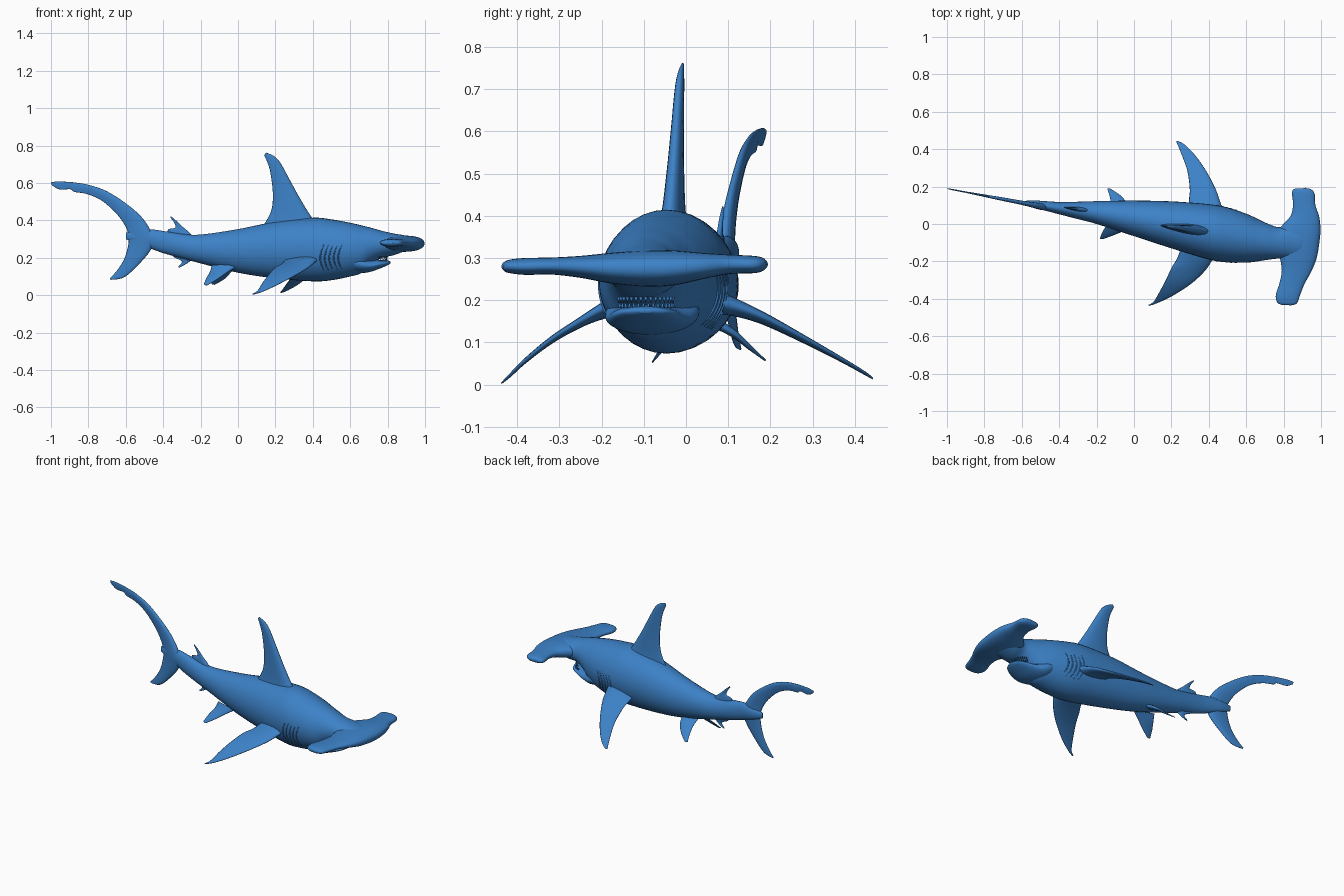
import bpy, bmesh, math
from mathutils import Vector

skin = bpy.data.materials.new("blue_skin")
skin.diffuse_color = (0.045, 0.22, 0.57, 1)


def smooth(rows, n=6):
    """Catmull-Rom interpolation through rows of numbers."""
    out = []
    for i in range(len(rows) - 1):
        a, b, c, d = (rows[max(0, min(len(rows) - 1, i + k))] for k in (-1, 0, 1, 2))
        for s in range(n):
            t = s / n
            out.append([q + 0.5 * t * (r - p + t * (2 * p - 5 * q + 4 * r - s4 + t * (3 * (q - r) + s4 - p)))
                        for p, q, r, s4 in zip(a, b, c, d)])
    return out + [list(rows[-1])]


def finish(name, bm):
    bmesh.ops.recalc_face_normals(bm, faces=bm.faces)
    me = bpy.data.meshes.new(name)
    bm.to_mesh(me)
    bm.free()
    me.materials.append(skin)
    ob = bpy.data.objects.new(name, me)
    bpy.context.collection.objects.link(ob)
    for p in me.polygons:
        p.use_smooth = True
    return ob


def loft(name, rings):
    bm = bmesh.new()
    loops = [[bm.verts.new(p) for p in r] for r in rings]
    n = len(loops[0])
    for A, B in zip(loops, loops[1:]):
        for i in range(n):
            bm.faces.new((A[i], A[(i + 1) % n], B[(i + 1) % n], B[i]))
    bm.faces.new(loops[0])
    bm.faces.new(loops[-1])
    return finish(name, bm)


def oval(u0, u1, v0, v1, n=36, power=1.0):
    """Points of a (super)ellipse filling the given box."""
    pts = []
    for i in range(n):
        a = 2 * math.pi * i / n
        c, s = math.cos(a), math.sin(a)
        c, s = (math.copysign(abs(k) ** power, k) for k in (c, s))
        pts.append(((u0 + u1) / 2 + (u1 - u0) / 2 * c, (v0 + v1) / 2 + (v1 - v0) / 2 * s))
    return pts


def fin(name, stations):
    """Stations: leading point, trailing point, half thickness."""
    rows = smooth([(*l, *t, h) for l, t, h in stations], 6)
    mids = [(Vector(r[:3]) + Vector(r[3:6])) / 2 for r in rows]
    rings = []
    for i, r in enumerate(rows):
        lead, trail, h = Vector(r[:3]), Vector(r[3:6]), r[6]
        span = mids[min(i + 1, len(mids) - 1)] - mids[max(i - 1, 0)]
        nrm = (trail - lead).cross(span).normalized()
        ring = []
        for k in range(20):
            a = 2 * math.pi * k / 20
            f = (1 - math.cos(a)) / 2
            ring.append(lead.lerp(trail, f) + nrm * h * math.sin(a) * (1.25 - 0.8 * f))
        rings.append(ring)
    return loft(name, rings)


# Body: x, y range, z range
body = smooth([
    (-.60, .108, .122, .30, .335), (-.54, .088, .126, .275, .345), (-.47, .07, .122, .25, .352),
    (-.40, .052, .118, .225, .343), (-.30, .026, .119, .197, .328), (-.20, 0, .122, .17, .324),
    (0, -.065, .125, .12, .353), (.2, -.13, .121, .09, .393), (.4, -.19, .106, .074, .414),
    (.5, -.204, .088, .08, .405), (.6, -.206, .055, .10, .387), (.66, -.2, .028, .118, .373),
    (.71, -.192, .004, .165, .361), (.77, -.185, -.017, .2, .344), (.83, -.185, -.01, .213, .33),
    (.89, -.18, -.01, .235, .32), (.95, -.15, -.03, .265, .305)], 6)
loft("body", [[(r[0], y, z) for y, z in oval(*r[1:])] for r in body])

# Lower jaw, leaving an open mouth below the snout
jaw = smooth([(.58, -.17, .03, .13, .25), (.64, -.19, .03, .118, .22), (.70, -.188, .002, .123, .192),
              (.76, -.172, -.02, .143, .188), (.80, -.145, -.045, .16, .185), (.816, -.11, -.08, .17, .18)])
loft("lower_jaw", [[(r[0], y, z) for y, z in oval(*r[1:])] for r in jaw])

# Hammer-shaped head: y, x range, z range
head = smooth([
    (-.434, .80, .85, .272, .285), (-.422, .768, .872, .265, .295), (-.38, .758, .888, .26, .30),
    (-.32, .777, .912, .261, .301), (-.25, .79, .95, .253, .305), (-.18, .78, .977, .24, .312),
    (-.10, .765, .991, .232, .318), (-.03, .775, .997, .235, .318), (.04, .835, .99, .25, .312),
    (.10, .85, .97, .262, .308), (.16, .845, .966, .264, .305), (.183, .85, .95, .27, .30),
    (.191, .87, .93, .28, .29)], 5)
loft("hammer_head", [[(x, r[0], z) for x, z in oval(*r[1:], power=.85)] for r in head])

# Dorsal fins
def dorsal(rows, y):
    return [((a, y(a), b), (c, y(c), d), h) for a, b, c, d, h in rows]

fin("dorsal_fin", dorsal([(.44, .37, .12, .35, .04), (.395, .415, .15, .395, .028), (.33, .52, .18, .46, .021),
                          (.275, .62, .186, .55, .016), (.225, .71, .172, .66, .012),
                          (.19, .745, .155, .715, .008), (.15, .762, .14, .748, .003)],
                         lambda x: -.008 - .13 * (x - .15)))
mid_y = lambda x: .082 - .13 * (x + .32)
fin("second_dorsal_fin", dorsal([(-.23, .30, -.375, .33, .014), (-.26, .335, -.372, .352, .01),
                                 (-.295, .365, -.335, .362, .007), (-.33, .398, -.343, .39, .005),
                                 (-.358, .422, -.362, .415, .002)], mid_y))
fin("anal_fin", dorsal([(-.22, .22, -.35, .225, .012), (-.25, .188, -.345, .205, .009),
                        (-.275, .168, -.30, .18, .006), (-.315, .147, -.32, .153, .002)], mid_y))

# Tail fin, from the lower tip up to the upper tip
fin("tail_fin", dorsal([
    (-.68, .082, -.686, .09, .002), (-.61, .095, -.65, .128, .006), (-.535, .16, -.61, .19, .010),
    (-.465, .245, -.588, .262, .016), (-.455, .315, -.585, .312, .02), (-.505, .405, -.598, .36, .016),
    (-.585, .48, -.645, .43, .012), (-.70, .555, -.725, .503, .010), (-.80, .59, -.805, .54, .007),
    (-.87, .602, -.875, .552, .005), (-.90, .605, -.895, .566, .004), (-.96, .608, -.955, .566, .004),
    (-1.0, .604, -.995, .587, .002)], lambda x: .085 - .19 * (x + .45)))

# Pectoral fins
fin("pectoral_fin_left", [
    ((.48, .06, .20), (.29, .08, .19), .03), ((.46, .12, .185), (.295, .14, .168), .021),
    ((.435, .19, .158), (.298, .19, .145), .014), ((.385, .285, .108), (.285, .285, .098), .009),
    ((.325, .37, .06), (.255, .37, .055), .006), ((.27, .425, .028), (.235, .42, .026), .004),
    ((.235, .443, .014), (.225, .44, .015), .002)])
fin("pectoral_fin_right", [
    ((.45, -.13, .205), (.25, -.13, .185), .03), ((.42, -.19, .185), (.23, -.185, .165), .02),
    ((.38, -.25, .15), (.20, -.235, .15), .013), ((.305, -.32, .105), (.17, -.30, .118), .009),
    ((.205, -.385, .052), (.135, -.365, .072), .006), ((.13, -.42, .018), (.105, -.415, .025), .004),
    ((.08, -.438, .003), (.078, -.432, .007), .002)])

# Pelvic fins
fin("pelvic_fin_left", [
    ((-.02, .06, .15), (-.13, .05, .16), .015), ((-.04, .115, .12), (-.125, .105, .125), .01),
    ((-.075, .155, .085), (-.13, .15, .088), .006), ((-.125, .188, .056), (-.143, .188, .06), .002)])
fin("pelvic_fin_right", [
    ((-.01, -.02, .15), (-.14, .01, .16), .015), ((-.06, -.04, .12), (-.15, -.01, .125), .01),
    ((-.11, -.06, .085), (-.17, -.045, .09), .006), ((-.165, -.08, .052), (-.183, -.078, .057), .002)])


# Gill ridges that follow the body surface on both flanks
def body_point(x, a):
    for p, q in zip(body, body[1:]):
        if p[0] <= x <= q[0]:
            t = (x - p[0]) / (q[0] - p[0])
            y0, y1, z0, z1 = (u + (v - u) * t for u, v in zip(p[1:], q[1:]))
            return Vector((x, (y0 + y1) / 2 + (y1 - y0) / 2 * math.cos(a),
                           (z0 + z1) / 2 + (z1 - z0) / 2 * math.sin(a)))


for side in (0, 1):
    for g in range(5):
        rings = []
        for k in range(13):
            s = k / 12
            ang = math.radians(-42 + 52 * s)
            c = body_point(.46 + .024 * g - .02 * math.sin(math.pi * s), math.pi - ang if side else ang)
            r = .0005 + .0035 * math.sin(math.pi * s)
            out = Vector((0, math.cos(ang) * (-1 if side else 1), math.sin(ang)))
            rings.append([c + Vector((1, 0, 0)) * r * math.cos(b) + out * r * math.sin(b)
                          for b in (i * math.pi / 3 for i in range(6))])
        loft(f"gill_{'right' if side else 'left'}_{g + 1}", rings)

# Teeth in an arc around the mouth, upper row and lower row
bm = bmesh.new()
for row, (root, tip) in enumerate(((.208, .192), (.182, .197))):
    for k in range(15):
        a = math.radians(-70 + 140 * (k + row * .5) / 14)
        c = Vector((.735 + .062 * math.cos(a), -.095 + .068 * math.sin(a), 0))
        base = [bm.verts.new(c + Vector((.005 * math.cos(b), .005 * math.sin(b), root)))
                for b in (i * math.pi / 2 for i in range(4))]
        top = bm.verts.new(c + Vector((0, 0, tip)))
        for i in range(4):
            bm.faces.new((base[i], base[(i + 1) % 4], top))
        bm.faces.new(base)
finish("teeth", bm)

# Eyes at both ends of the hammer
for name, loc in (("eye_right", (.835, -.425, .28)), ("eye_left", (.915, .182, .285))):
    bm = bmesh.new()
    bmesh.ops.create_uvsphere(bm, u_segments=16, v_segments=10, radius=.012)
    finish(name, bm).location = loc
